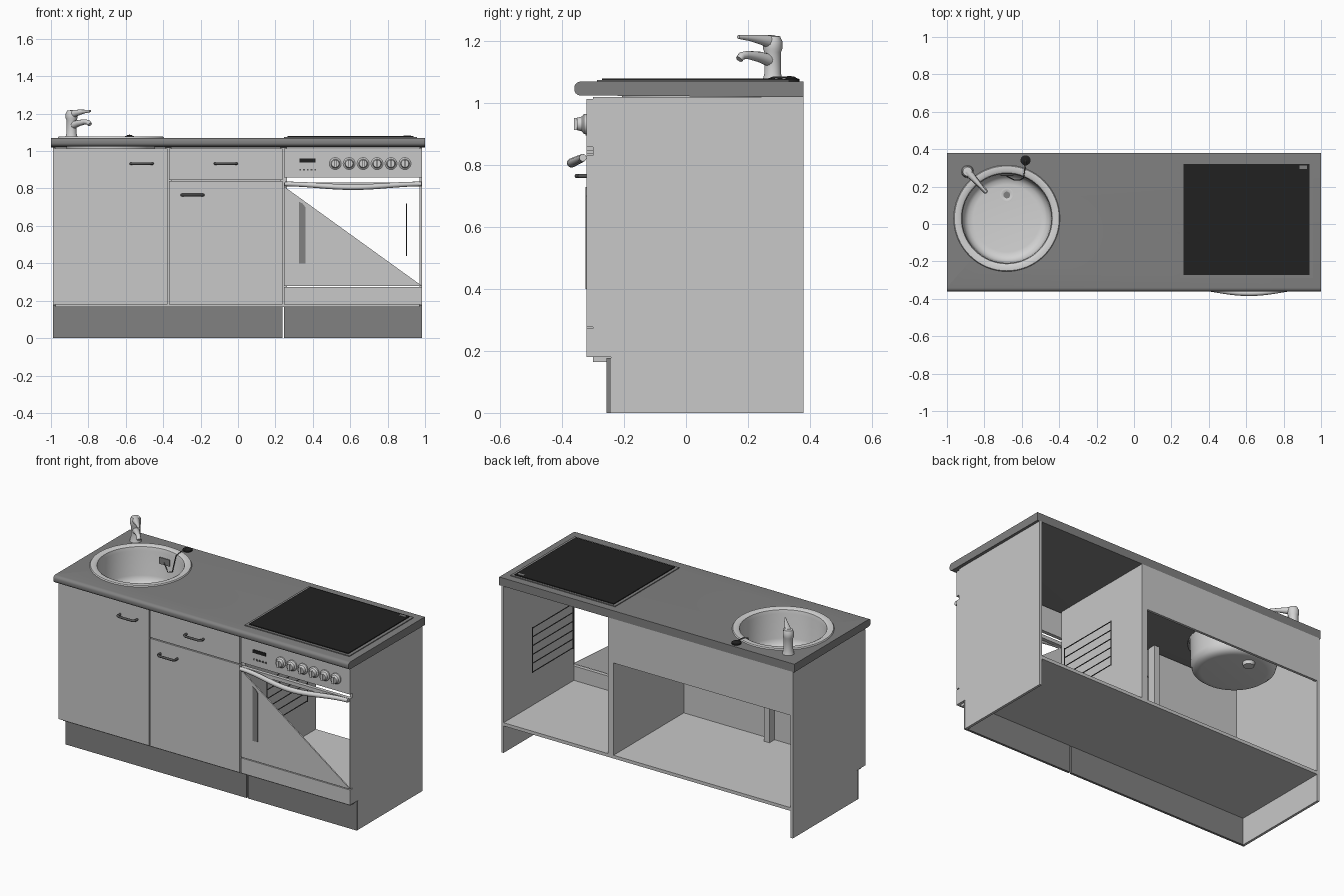
import bpy, bmesh, math
from mathutils import Vector, Matrix

if "Cube" in bpy.data.objects:
    bpy.data.objects.remove(bpy.data.objects["Cube"])


def material(name, v):
    m = bpy.data.materials.new(name)
    m.use_nodes = True
    m.diffuse_color = (v, v, v, 1)
    m.node_tree.nodes["Principled BSDF"].inputs["Base Color"].default_value = (v, v, v, 1)
    return m


LIGHT = material("light grey panel", 0.58)
GREY = material("mid grey worktop", 0.22)
BLACK = material("black glass", 0.015)
STEEL = material("pale steel", 0.65)
DARK = material("dark metal", 0.09)


def finish(name, bm, mat, smooth=False):
    bmesh.ops.remove_doubles(bm, verts=bm.verts, dist=1e-5)
    bmesh.ops.recalc_face_normals(bm, faces=bm.faces)
    me = bpy.data.meshes.new(name)
    bm.to_mesh(me)
    bm.free()
    me.materials.append(mat)
    ob = bpy.data.objects.new(name, me)
    bpy.context.collection.objects.link(ob)
    if smooth:
        activate(ob)
        bpy.ops.object.shade_smooth_by_angle(angle=math.radians(35))
    return ob


def activate(ob):
    bpy.ops.object.select_all(action="DESELECT")
    ob.select_set(True)
    bpy.context.view_layer.objects.active = ob


def box(name, x, y, z, mat):
    """Box from (low, high) pairs on each axis."""
    bm = bmesh.new()
    bmesh.ops.create_cube(bm, size=1)
    for v in bm.verts:
        v.co = [p[0] + (c + 0.5) * (p[1] - p[0]) for p, c in zip((x, y, z), v.co)]
    return finish(name, bm, mat)


def prism(name, outline, axis, lo, hi, mat, smooth=False):
    """Extrude a 2D outline along x (outline in yz) or y (outline in xz)."""
    bm = bmesh.new()
    place = (lambda a, b, t: (t, a, b)) if axis == "x" else (lambda a, b, t: (a, t, b))
    face = bm.faces.new([bm.verts.new(place(a, b, lo)) for a, b in outline])
    ext = bmesh.ops.extrude_face_region(bm, geom=[face])["geom"]
    shift = Vector(place(0, 0, hi - lo))
    bmesh.ops.translate(bm, vec=shift, verts=[v for v in ext if isinstance(v, bmesh.types.BMVert)])
    return finish(name, bm, mat, smooth)


def lathe(name, profile, centre, mat, forward=False, n=48):
    """Revolve (radius, height) points; forward turns the axis towards the front."""
    bm = bmesh.new()
    vs = [bm.verts.new((r, 0, h)) for r, h in profile]
    es = [bm.edges.new(pair) for pair in zip(vs, vs[1:])]
    bmesh.ops.spin(bm, geom=vs + es, cent=(0, 0, 0), axis=(0, 0, 1), angle=math.tau, steps=n)
    if forward:
        bm.transform(Matrix.Rotation(math.pi / 2, 4, "X"))
    bm.transform(Matrix.Translation(centre))
    return finish(name, bm, mat, True)


def tube(name, points, radii, mat, res=4):
    cu = bpy.data.curves.new(name, "CURVE")
    cu.dimensions = "3D"
    cu.bevel_depth = 1
    cu.bevel_resolution = res
    cu.use_fill_caps = True
    sp = cu.splines.new("POLY")
    sp.points.add(len(points) - 1)
    for i, (p, co) in enumerate(zip(sp.points, points)):
        p.co = (*co, 1)
        p.radius = radii[i] if isinstance(radii, list) else radii
    cu.materials.append(mat)
    ob = bpy.data.objects.new(name, cu)
    bpy.context.collection.objects.link(ob)
    activate(ob)
    bpy.ops.object.convert(target="MESH")
    bpy.ops.object.shade_smooth_by_angle(angle=math.radians(40))
    return ob


# Worktop with rounded front edge and a round cut-out for the sink
SX, SY = -0.68, 0.03
arc = [(-0.34 - 0.02 * math.sin(a), 1.0475 + s * 0.005 + 0.0175 * math.cos(a))
       for s, start in ((1, 0), (-1, 90))
       for a in [math.radians(start + 18 * i) for i in range(6)]]
worktop = prism("worktop", [(0.38, 1.02), (0.38, 1.07)] + arc, "x", -1, 1, GREY, True)
cutter = lathe("sink_cutter", [(0, 0.9), (0.25, 0.9), (0.25, 1.2), (0, 1.2)], (SX, SY, 0), GREY)
cutter.hide_render = True
cut = worktop.modifiers.new("sink_hole", "BOOLEAN")
cut.object = cutter
cut.solver = "EXACT"
activate(worktop)
bpy.ops.object.modifier_apply(modifier=cut.name)
bpy.data.objects.remove(cutter)

# Carcass: notched end panels, divider, floor, back rail, front post
side = [(-0.30, 1.02), (0.38, 1.02), (0.38, 0), (-0.243, 0), (-0.243, 0.18), (-0.30, 0.18)]
prism("left_end_panel", side, "x", 0.97, 0.985, LIGHT)
prism("right_end_panel", side, "x", -0.99, -0.975, LIGHT)
box("divider", (0.225, 0.262), (-0.30, 0.38), (0.18, 1.02), LIGHT)
box("cabinet_floor", (-0.975, 0.97), (-0.30, 0.38), (0.165, 0.185), LIGHT)
box("back_rail", (-0.975, 0.225), (0.365, 0.38), (0.75, 1.02), LIGHT)
box("front_post", (-0.39, -0.355), (-0.30, -0.25), (0.185, 1.02), LIGHT)

# Plinths
for name, x in (("sink_plinth", (-0.99, 0.238)), ("oven_plinth", (0.247, 0.985))):
    box(name, x, (-0.257, -0.243), (0, 0.178), GREY)

# Cabinet fronts
FY = (-0.322, -0.30)
box("sink_door", (-0.99, -0.378), FY, (0.18, 1.013), LIGHT)
box("drawer_front", (-0.37, 0.237), FY, (0.846, 1.013), LIGHT)
box("lower_door", (-0.37, 0.237), FY, (0.18, 0.84), LIGHT)

# Bow handles
for name, x, z in (("sink_door_handle", -0.515, 0.933), ("drawer_handle", -0.065, 0.933),
                   ("lower_door_handle", -0.243, 0.765)):
    path = [(x + dx, y, z) for dx, y in
            ((-0.058, -0.32), (-0.058, -0.345), (-0.045, -0.353),
             (0.045, -0.353), (0.058, -0.345), (0.058, -0.32))]
    tube(name, path, 0.007, DARK)

# Oven control panel with display, buttons and knobs
box("control_panel", (0.247, 0.985), FY, (0.858, 1.013), LIGHT)
box("oven_display", (0.328, 0.415), (-0.326, -0.322), (0.94, 0.96), BLACK)
for i in range(5):
    bx = 0.328 + i * 0.02
    box("panel_button", (bx, bx + 0.01), (-0.325, -0.322), (0.895, 0.905), DARK)
for i in range(6):
    kx = 0.52 + i * 0.0745
    lathe("knob", [(0, 0), (0.032, 0), (0.032, 0.008), (0.024, 0.014), (0.02, 0.03), (0, 0.03)],
          (kx, -0.322, 0.933), STEEL, True, 28)
    box("knob_grip", (kx - 0.006, kx + 0.006), (-0.361, -0.335), (0.913, 0.953), STEEL)

# Oven door: lower strip, diagonal panel, thin open frame and grey slot
box("oven_drawer_front", (0.247, 0.985), FY, (0.18, 0.273), LIGHT)
prism("oven_door_panel", [(0.247, 0.81), (0.247, 0.278), (0.985, 0.278)], "y", -0.322, -0.314, LIGHT)
box("oven_door_edge", (0.98, 0.985), FY, (0.278, 0.832), LIGHT)
box("oven_door_top", (0.247, 0.985), FY, (0.81, 0.832), LIGHT)
prism("oven_door_slot", [(0.325, 0.73), (0.325, 0.40), (0.36, 0.40), (0.36, 0.70), (0.345, 0.72)],
      "y", -0.325, -0.322, GREY)

# Wavy oven handle
path = []
for i in range(33):
    t = i / 32
    bell = math.sin(math.pi * t) ** 2
    path.append((0.25 + 0.73 * t, -0.333 - 0.037 * bell, 0.824 - 0.017 * bell))
tube("oven_handle", path, [0.012 + 0.003 * math.sin(math.pi * i / 32) for i in range(33)], STEEL)

# Shelf racks on both sides of the oven space
for label, x in (("left", 0.90), ("right", 0.33)):
    for y in (-0.19, 0.2):
        tube(label + "_rack_upright", [(x, y, 0.44), (x, y, 0.72)], 0.003, DARK, 1)
    for i in range(6):
        z = 0.445 + i * 0.054
        tube(label + "_rack_rung", [(x, -0.19, z), (x, 0.2, z)], 0.003, DARK, 1)

# Hob
box("hob_frame", (0.247, 0.957), (-0.288, 0.333), (1.07, 1.075), GREY)
box("hob_glass", (0.265, 0.938), (-0.272, 0.32), (1.075, 1.08), BLACK)
box("hob_indicator", (0.885, 0.925), (0.295, 0.312), (1.08, 1.082), GREY)

# Sink bowl, drain, overflow grille, plug and chain
lathe("sink_bowl", [(0.284, 1.07), (0.28, 1.077), (0.255, 1.079), (0.243, 1.072), (0.238, 1.05),
                    (0.235, 0.90), (0.226, 0.87), (0.205, 0.853), (0.18, 0.85), (0, 0.85)],
      (SX, SY, 0), STEEL, n=64)
lathe("drain", [(0, -0.02), (0.03, -0.02), (0.036, 0.004), (0.028, 0.005), (0.02, 0.001), (0, 0.001)],
      (SX, SY + 0.125, 0.85), STEEL, n=24)
lathe("drain_strainer", [(0.018, 0), (0.018, 0.004), (0, 0.004)], (SX, SY + 0.125, 0.85), GREY, n=20)
box("overflow_grille", (SX - 0.035, SX + 0.035), (SY + 0.226, SY + 0.231), (0.985, 1.025), GREY)
lathe("plug", [(0, 0), (0.027, 0), (0.027, 0.008), (0.018, 0.011), (0.008, 0.017), (0, 0.017)],
      (-0.58, 0.34, 1.07), BLACK, n=24)
chain = [(-0.58, 0.34, 1.085), (-0.585, 0.28, 1.083), (-0.592, 0.245, 1.07),
         (-0.61, 0.235, 0.97), (-0.64, 0.235, 0.96), (SX, 0.255, 1.0)]
tube("plug_chain", chain, 0.003, DARK, 1)

# Mixer tap
base = Vector((-0.89, 0.28, 0))
aim = Vector((0.67, -0.74, 0))


def reach(d, z):
    return base + aim * d + Vector((0, 0, z))


lathe("tap_body", [(0, 1.07), (0.033, 1.07), (0.031, 1.08), (0.027, 1.095), (0.027, 1.165),
                   (0.031, 1.175), (0.031, 1.20), (0.024, 1.216), (0, 1.219)], base, STEEL, n=32)
tube("tap_spout", [reach(0, 1.135), reach(0.06, 1.15), reach(0.11, 1.156), reach(0.135, 1.153),
                   reach(0.146, 1.142)], [0.022, 0.017, 0.013, 0.013, 0.012], STEEL)
tube("tap_lever", [reach(0, 1.197), reach(0.05, 1.205), reach(0.10, 1.211), reach(0.15, 1.214)],
     [0.024, 0.016, 0.01, 0.006], STEEL)
